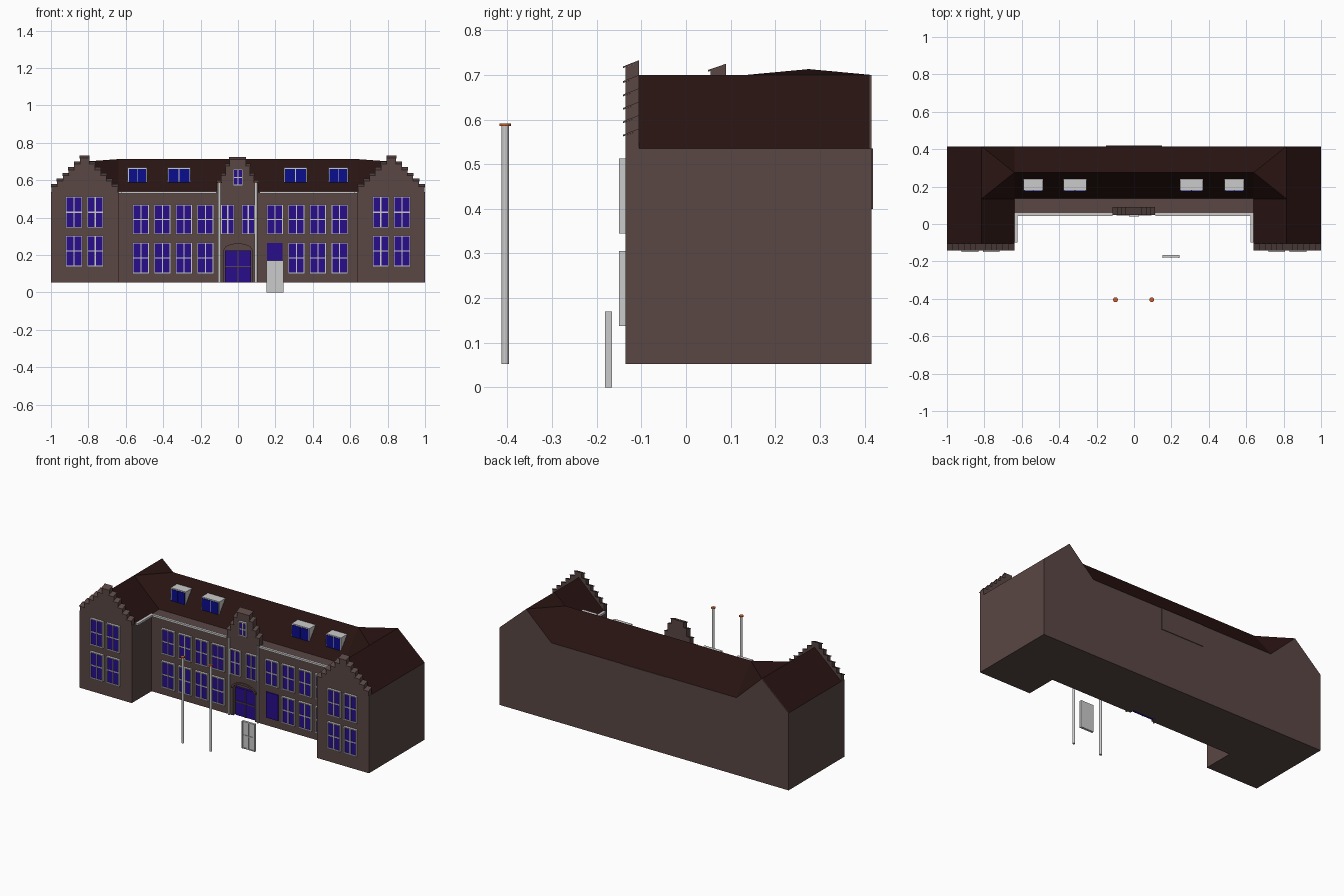
import bpy, bmesh, math

if "Cube" in bpy.data.objects:
    bpy.data.objects.remove(bpy.data.objects["Cube"])

def material(name, rgb):
    m = bpy.data.materials.new(name)
    m.diffuse_color = (*rgb, 1)
    m.use_nodes = True
    m.node_tree.nodes["Principled BSDF"].inputs["Base Color"].default_value = m.diffuse_color
    return m

BRICK = material("brick", (0.10, 0.063, 0.059))
TILE = material("roof_tile", (0.022, 0.007, 0.006))
GLASS = material("blue_glass", (0.022, 0.004, 0.26))
DORMER_GLASS = material("dormer_glass", (0.003, 0.004, 0.26))
ORANGE = material("orange", (0.6, 0.12, 0.03))

def finish(name, bm, mat=None):
    bmesh.ops.recalc_face_normals(bm, faces=bm.faces)
    me = bpy.data.meshes.new(name)
    bm.to_mesh(me)
    bm.free()
    ob = bpy.data.objects.new(name, me)
    bpy.context.collection.objects.link(ob)
    if mat:
        me.materials.append(mat)
    return ob

def add_prism(bm, pts, axis, a, b):
    """Extrude a 2D profile along x, y or z from a to b."""
    place = {"x": lambda p, t: (t, p[0], p[1]),
             "y": lambda p, t: (p[0], t, p[1]),
             "z": lambda p, t: (p[0], p[1], t)}[axis]
    lo = [bm.verts.new(place(p, a)) for p in pts]
    hi = [bm.verts.new(place(p, b)) for p in pts]
    bm.faces.new(lo)
    bm.faces.new(hi)
    n = len(pts)
    for i in range(n):
        bm.faces.new((lo[i], lo[(i + 1) % n], hi[(i + 1) % n], hi[i]))

def prism(name, pts, axis, a, b, mat=None):
    bm = bmesh.new()
    add_prism(bm, pts, axis, a, b)
    return finish(name, bm, mat)

def add_box(bm, x0, x1, y0, y1, z0, z1):
    add_prism(bm, [(x0, y0), (x1, y0), (x1, y1), (x0, y1)], "z", z0, z1)

def box(name, *dims, mat=None):
    bm = bmesh.new()
    add_box(bm, *dims)
    return finish(name, bm, mat)

BASE, EAVE, RIDGE, TOP = 0.052, 0.535, 0.70, 0.713
FRONT, WING, BACK, ROOF = 0.06, -0.135, 0.415, 0.135

# U-shaped walls
walls = prism("walls", [(-1, WING), (-0.64, WING), (-0.64, FRONT), (0.64, FRONT),
                        (0.64, WING), (1, WING), (1, BACK), (-1, BACK)],
              "z", BASE, EAVE, BRICK)

# Arched door recess
def arch(w, spring, h):
    return [(w * math.cos(math.pi * i / 12), spring + h * math.sin(math.pi * i / 12))
            for i in range(13)]

cutter = prism("door_cutter", [(-0.075, 0.03)] + arch(0.075, 0.225, 0.035)[::-1]
               + [(0.075, 0.03)], "y", 0.0, 0.09)
cutter.hide_render = True
cutter.hide_set(True)
mod = walls.modifiers.new("door_recess", "BOOLEAN")
mod.operation, mod.object, mod.solver = "DIFFERENCE", cutter, "EXACT"
prism("door_arch", arch(0.087, 0.225, 0.047) + arch(0.075, 0.225, 0.035)[::-1],
      "y", 0.052, 0.065, BRICK)

# Main roof with hips running into the wing ridges
bm = bmesh.new()
rows = []
for s in (-1, 1):
    rows.append([bm.verts.new((s * x, y, z)) for x, y, z in
                 ((0.64, ROOF, EAVE), (0.815, ROOF, RIDGE), (0.64, 0.275, TOP),
                  (0.815, BACK, RIDGE), (0.64, BACK, EAVE))])
for a, b, r, c, d in rows:
    for f in ((a, b, r), (b, c, r), (c, d, r)):
        bm.faces.new(f)
L, R = rows
bm.faces.new((L[0], R[0], R[2], L[2]))
bm.faces.new((L[4], L[2], R[2], R[4]))
bm.faces.new((L[0], L[4], R[4], R[0]))
finish("main_roof", bm, TILE)

# Wing roofs and rear gables
for s in (-1, 1):
    tri = [(s * 1, EAVE), (s * 0.815, RIDGE), (s * 0.64, EAVE)]
    prism("wing_roof", tri, "y", -0.105, BACK - 0.004, TILE)
    prism("rear_gable", tri, "y", BACK - 0.004, BACK, BRICK)

# Stepped gables with sloping copings
def stepped_gable(cx, halves, tops, yf, yb, base):
    body, cope = bmesh.new(), bmesh.new()
    for i, (h, t) in enumerate(zip(halves, tops)):
        if i + 1 < len(halves):
            g = halves[i + 1]
            spans = [(cx - h, cx - g), (cx + g, cx + h)]
        else:
            spans = [(cx - h, cx + h)]
        for a, b in spans:
            add_prism(body, [(yf, base), (yb, base), (yb, t - 0.004), (yf, t - 0.016)],
                      "x", a, b)
            add_prism(cope, [(yf - 0.006, t - 0.018), (yb, t - 0.004), (yb, t),
                             (yf - 0.006, t - 0.014)], "x", a - 0.002, b + 0.002)
    finish("stepped_gable", body, BRICK)
    finish("gable_coping", cope, BRICK)

for s in (-1, 1):
    stepped_gable(s * 0.82, [0.178 - 0.0306 * i for i in range(6)],
                  [0.58, 0.61, 0.64, 0.67, 0.70, 0.733], WING, -0.105, EAVE)
stepped_gable(-0.002, [0.112, 0.088, 0.066, 0.044], [0.60, 0.64, 0.69, 0.725],
              0.055, 0.09, EAVE)

# Windows: frame with mullion and transom, glass behind
def window(cx, z0, z1, w, y, name="window", frame=True, glass=GLASS, transom=0.5):
    x0, x1, t = cx - w / 2, cx + w / 2, 0.006
    if frame:
        bm, f = bmesh.new(), y - 0.015
        for a, b in ((x0, x0 + t), (x1 - t, x1)):
            add_box(bm, a, b, f, y, z0, z1)
        for a, b in ((z0, z0 + t), (z1 - t, z1)):
            add_box(bm, x0 + t, x1 - t, f, y, a, b)
        add_box(bm, cx - t / 2, cx + t / 2, f + 0.003, y, z0 + t, z1 - t)
        if transom:
            zt = z0 + (z1 - z0) * transom
            add_box(bm, x0 + t, x1 - t, f + 0.004, y, zt - t / 2, zt + t / 2)
        finish(name + "_frame", bm)
    box(name + "_glass", x0 + t / 2, x1 - t / 2, y - 0.007, y - 0.001,
        z0 + t / 2, z1 - t / 2, mat=glass)

for s in (-1, 1):
    for x in (0.763, 0.877):
        for z0, z1 in ((0.137, 0.305), (0.345, 0.513)):
            window(s * x, z0, z1, 0.09, WING, "wing_window")
for x in (-0.519, -0.404, -0.289, -0.174, 0.197, 0.312, 0.427, 0.543):
    window(x, 0.31, 0.47, 0.09, FRONT, "upper_window")
    window(x, 0.10, 0.267, 0.09, FRONT, "lower_window", frame=x != 0.197)
for x in (-0.055, 0.055):
    window(x, 0.31, 0.47, 0.075, FRONT, "centre_window")
window(0, 0.57, 0.66, 0.056, 0.055, "gable_window")

# Door inside the recess
box("door", -0.07, 0.07, 0.075, 0.09, BASE, 0.225, mat=GLASS)
bm = bmesh.new()
add_box(bm, -0.003, 0.003, 0.071, 0.076, BASE, 0.225)
add_box(bm, -0.07, 0.07, 0.071, 0.076, 0.136, 0.142)
finish("door_bars", bm, BRICK)

# Loose window panel standing in front
bm = bmesh.new()
add_box(bm, 0.152, 0.242, -0.177, -0.166, 0, 0.17)
for a, b in ((0.152, 0.159), (0.194, 0.2), (0.235, 0.242)):
    add_box(bm, a, b, -0.181, -0.177, 0, 0.17)
for z in (0, 0.08, 0.164):
    add_box(bm, 0.159, 0.235, -0.180, -0.177, z, z + 0.006)
finish("loose_window_panel", bm)

# Flat-topped dormers
for x0, x1 in ((-0.59, -0.486), (-0.377, -0.254), (0.246, 0.37), (0.484, 0.588)):
    prism("dormer", [(0.178, 0.58), (0.178, 0.668), (0.243, 0.668)], "x", x0, x1)
    c = (x0 + x1) / 2
    for a, b in ((x0 + 0.006, c - 0.002), (c + 0.002, x1 - 0.006)):
        box("dormer_glass", a, b, 0.175, 0.179, 0.588, 0.661, mat=DORMER_GLASS)

# Gutters and downpipes
for s in (-1, 1):
    box("front_gutter", *sorted((s * 0.115, s * 0.625)), 0.044, FRONT, 0.528, 0.54)
    box("wing_gutter", *sorted((s * 0.622, s * 0.64)), -0.10, 0.06, 0.528, 0.54)
    box("downpipe", s * 0.099 - 0.004, s * 0.099 + 0.004, 0.05, FRONT, BASE, EAVE)

# Rear panel below the eaves
box("rear_panel", -0.15, 0.15, BACK, 0.419, 0.40, EAVE, mat=BRICK)

# Flagpoles
for x in (-0.099, 0.095):
    for name, r, z0, z1, mat in (("flagpole", 0.008, 0.052, 0.585, None),
                                 ("flagpole_cap", 0.013, 0.585, 0.591, ORANGE)):
        prism(name, [(x + r * math.cos(math.tau * i / 12), -0.405 + r * math.sin(math.tau * i / 12))
                     for i in range(12)], "z", z0, z1, mat)
